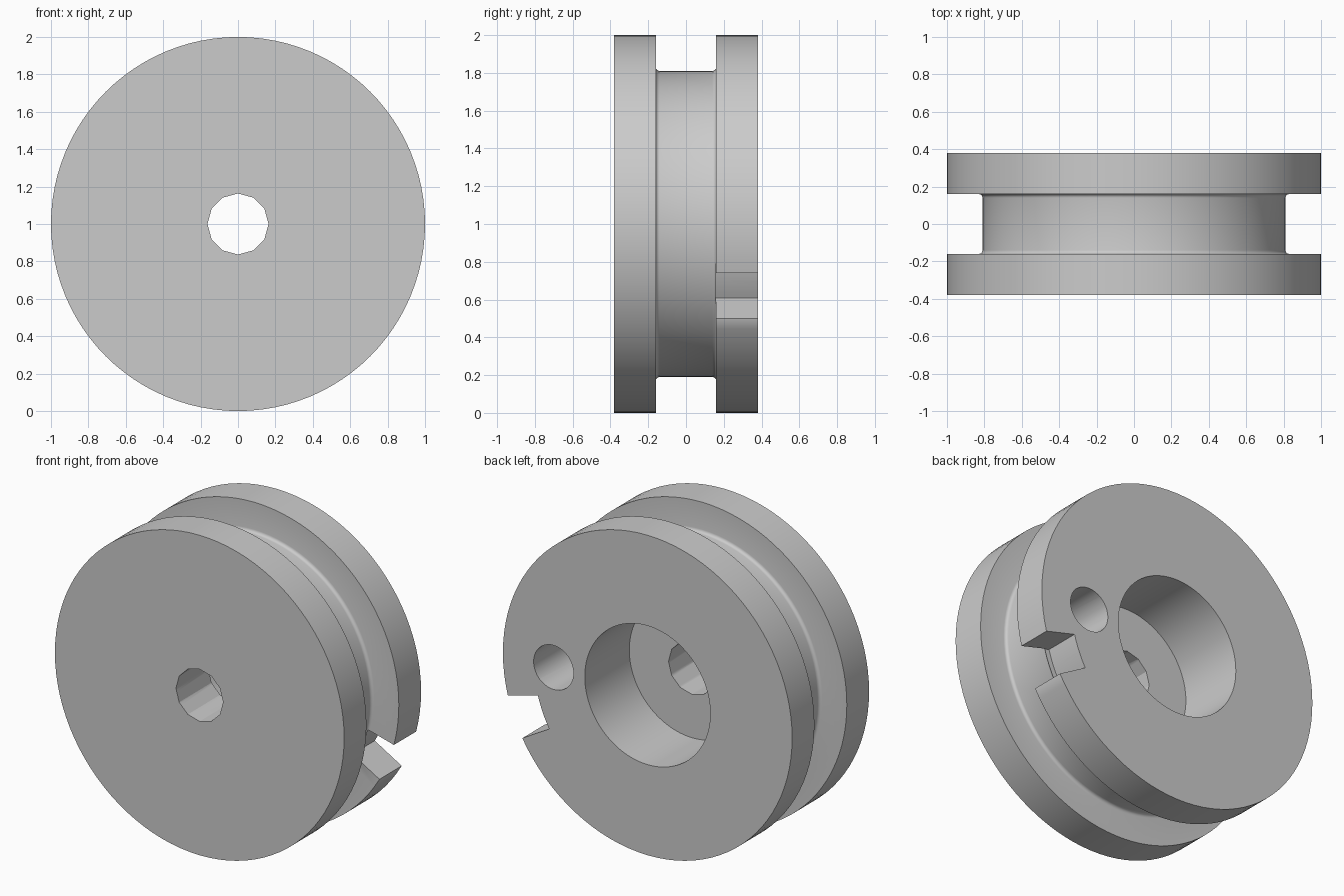
import bpy, bmesh
from math import sin, cos, pi, radians
from mathutils import Matrix, Vector

cube = bpy.data.objects.get("Cube")
if cube:
    bpy.data.objects.remove(cube, do_unlink=True)

HALF = 0.38      # half thickness of the wheel
GROOVE = 0.16    # half width of the groove
CORE = 0.81      # radius at the groove floor
FILLET = 0.02
BORE = 0.434
BORE_FLOOR = -0.06

grey = bpy.data.materials.new("plain grey")
grey.use_nodes = True
grey.diffuse_color = (0.6, 0.6, 0.6, 1)
grey.node_tree.nodes["Principled BSDF"].inputs["Base Color"].default_value = (0.6, 0.6, 0.6, 1)


def finish(name, bm):
    bmesh.ops.recalc_face_normals(bm, faces=bm.faces)
    mesh = bpy.data.meshes.new(name)
    bm.to_mesh(mesh)
    bm.free()
    mesh.materials.append(grey)
    ob = bpy.data.objects.new(name, mesh)
    bpy.context.collection.objects.link(ob)
    ob.location.z = 1
    return ob


def lathe(name, profile, steps):
    """Spin (radius, y) points around the y axis."""
    bm = bmesh.new()
    verts = [bm.verts.new((r, y, 0)) for r, y in profile]
    edges = [bm.edges.new(pair) for pair in zip(verts, verts[1:])]
    bmesh.ops.spin(bm, geom=verts + edges, cent=(0, 0, 0), axis=(0, 1, 0),
                   angle=2 * pi, steps=steps, use_merge=True)
    bmesh.ops.remove_doubles(bm, verts=bm.verts, dist=1e-5)
    return finish(name, bm)


def rod(name, radius, x, y0, y1, sides):
    """Cylinder along y, used as a drill."""
    bm = bmesh.new()
    bmesh.ops.create_cone(bm, cap_ends=True, segments=sides, radius1=radius,
                          radius2=radius, depth=y1 - y0)
    bm.transform(Matrix.Translation((x, (y0 + y1) / 2, 0)) @ Matrix.Rotation(pi / 2, 4, 'X'))
    return finish(name, bm)


def sector(name, r0, r1, a0, a1, y0, y1, steps=6):
    """Block bounded by two radii and two angles."""
    bm = bmesh.new()
    angles = [radians(a0 + (a1 - a0) * i / steps) for i in range(steps + 1)]
    ring = [(r0, a) for a in angles] + [(r1, a) for a in reversed(angles)]
    face = bm.faces.new([bm.verts.new((r * cos(a), y0, r * sin(a))) for r, a in ring])
    new = bmesh.ops.extrude_face_region(bm, geom=[face])["geom"]
    bmesh.ops.translate(bm, vec=Vector((0, y1 - y0, 0)),
                        verts=[v for v in new if isinstance(v, bmesh.types.BMVert)])
    return finish(name, bm)


# Grooved wheel with rounded groove corners and a blind bore at the back
arc = [(CORE + FILLET * (1 - sin(t)), GROOVE - FILLET * (1 - cos(t)))
       for t in (i * pi / 8 for i in range(5))]
groove = [(r, -y) for r, y in arc] + [(r, y) for r, y in reversed(arc)]
wheel = lathe("grooved_wheel",
              [(0, -HALF), (1, -HALF), (1, -GROOVE)] + groove +
              [(1, GROOVE), (1, HALF), (BORE, HALF), (BORE, BORE_FLOOR), (0, BORE_FLOOR)], 96)

# Axle hole, pin hole and rim notch
cutters = [
    rod("axle_hole_cutter", 0.163, 0, -0.6, 0.2, 12),
    rod("pin_hole_cutter", 0.138, 0.65, BORE_FLOOR, 0.6, 40),
    sector("rim_notch_cutter", 0.785, 1.2, -15, -30, GROOVE - 0.005, 0.6),
]
bpy.context.view_layer.objects.active = wheel
for cutter in cutters:
    cutter.hide_render = True
    mod = wheel.modifiers.new(cutter.name, 'BOOLEAN')
    mod.object = cutter
    mod.operation = 'DIFFERENCE'
    mod.solver = 'EXACT'
    bpy.ops.object.modifier_apply(modifier=mod.name)
    bpy.data.objects.remove(cutter, do_unlink=True)

# Smooth shading with crisp rims
bpy.ops.object.select_all(action='DESELECT')
wheel.select_set(True)
bpy.ops.object.shade_smooth_by_angle(angle=radians(35))
